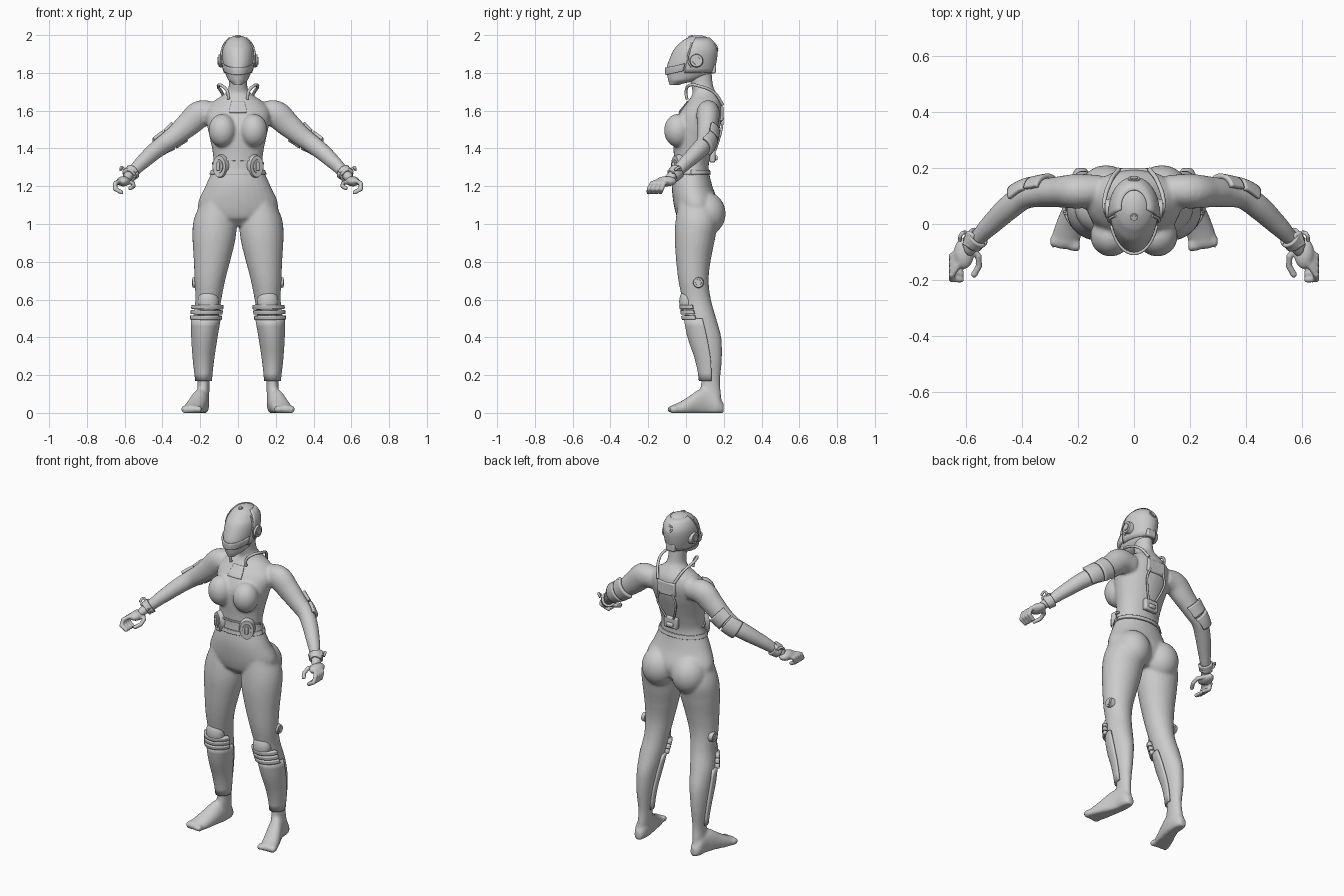
import bpy, bmesh
from math import sin, cos, pi, radians
from mathutils import Vector, Matrix, Euler

cube = bpy.data.objects.get("Cube")
if cube:
    bpy.data.objects.remove(cube, do_unlink=True)

grey = bpy.data.materials.new("light_grey")
grey.use_nodes = True
TONE = (.6, .6, .6, 1)
grey.diffuse_color = TONE
grey.node_tree.nodes["Principled BSDF"].inputs["Base Color"].default_value = TONE


# ---------- helpers ----------
def finish(name, bm, mirror=False, angle=40):
    bmesh.ops.recalc_face_normals(bm, faces=bm.faces)
    mesh = bpy.data.meshes.new(name)
    bm.to_mesh(mesh)
    bm.free()
    mesh.materials.append(grey)
    mesh.shade_smooth()
    mesh.set_sharp_from_angle(angle=radians(angle))
    obj = bpy.data.objects.new(name, mesh)
    bpy.context.collection.objects.link(obj)
    if mirror:
        obj.modifiers.new("Mirror", 'MIRROR').use_mirror_merge = False
    return obj


def fuse(obj, voxel, rounds):
    remesh = obj.modifiers.new("Fuse", 'REMESH')
    remesh.mode, remesh.voxel_size, remesh.use_smooth_shade = 'VOXEL', voxel, True
    relax = obj.modifiers.new("Relax", 'SMOOTH')
    relax.factor, relax.iterations = .5, rounds


def sample(rows, k):
    """Smooth interpolation of profile rows; column 0 is the key."""
    i = 0
    while i < len(rows) - 2 and rows[i + 1][0] < k:
        i += 1
    a, b, c, d = (rows[max(0, min(len(rows) - 1, j))] for j in (i - 1, i, i + 1, i + 2))
    t = (k - b[0]) / (c[0] - b[0])
    h = [(-t + 2*t*t - t**3) / 2, (2 - 5*t*t + 3*t**3) / 2,
         (t + 4*t*t - 3*t**3) / 2, (t**3 - t*t) / 2]
    return [sum(w * r[n] for w, r in zip(h, (a, b, c, d))) for n in range(1, 5)]


def upright(rows, k, ang, off=0):
    x0, x1, y0, y1 = sample(rows, k)
    return Vector(((x0 + x1)/2 + ((x1 - x0)/2 + off) * cos(ang),
                   (y0 + y1)/2 + ((y1 - y0)/2 + off) * sin(ang), k))


def lengthwise(rows, k, ang):
    p = upright(rows, k, ang)
    return Vector((p.x, k, max(p.y, 0)))


def limb(rows, k, ang, off=0):
    y, z, a, b = sample(rows, k)
    y2, z2 = sample(rows, k + .004)[:2]
    along = Vector((.004, y2 - y, z2 - z)).normalized()
    u = along.cross((0, 0, 1)).normalized()
    return Vector((k, y, z)) + u * (a + off) * cos(ang) + u.cross(along) * (b + off) * sin(ang)


def skin(bm, rings):
    """Capped tube through rings of points."""
    rings = [[bm.verts.new(p) for p in ring] for ring in rings]
    n = len(rings[0])
    for r, q in zip(rings, rings[1:]):
        for j in range(n):
            bm.faces.new((r[j], r[(j+1) % n], q[(j+1) % n], q[j]))
    bm.faces.new(rings[0])
    bm.faces.new(rings[-1])


def loft(bm, rows, kind, side=1, steps=40, n=28):
    lo, hi = rows[0][0], rows[-1][0]
    rings = [[kind(rows, lo + (hi - lo) * s / steps, 2*pi*j/n) for j in range(n)]
             for s in range(steps + 1)]
    skin(bm, [[(p.x * side, p.y, p.z) for p in ring] for ring in rings])


def ball(bm, at, size, n=20):
    x, y, z = at
    a, b, c = size
    m = n // 2
    tilts = [pi * (s + .15) / (m + .3) for s in range(m + 1)]
    skin(bm, [[(x + a * sin(t) * cos(2*pi*j/n), y + b * sin(t) * sin(2*pi*j/n), z + c * cos(t))
               for j in range(n)] for t in tilts])


def patch(name, rows, kind, k0, k1, a0, a1, off, mirror=True, rise=0, steps=8, n=24):
    """Raised plate following a lofted surface."""
    bm = bmesh.new()
    grid = []
    for s in range(steps + 1):
        line = []
        for j in range(n + 1):
            f = 2*j/n - 1
            k = k0 + (k1 - k0) * s / steps + rise * f * f
            line.append(bm.verts.new(kind(rows, k, radians(a0 + (a1 - a0) * j / n), off)))
        grid.append(line)
    for r, q in zip(grid, grid[1:]):
        for j in range(n):
            bm.faces.new((r[j], r[j+1], q[j+1], q[j]))
    solid = finish(name, bm, mirror).modifiers.new("Thickness", 'SOLIDIFY')
    solid.thickness, solid.offset = off * 2.6, 0


def disc(name, at, facing, r, depth, mirror=True, tall=1):
    bm = bmesh.new()
    turn = Vector(facing).to_track_quat('Z', 'Y').to_matrix().to_4x4()
    place = Matrix.Translation(at) @ turn @ Matrix.Diagonal((1, tall, 1, 1))
    for scale, d in ((1, depth), (.62, depth * 1.35)):
        bmesh.ops.create_cone(bm, cap_ends=True, segments=28, radius1=r * scale,
                              radius2=r * scale * .85, depth=d, matrix=place)
    finish(name, bm, mirror)


def box(name, at, size, mirror=False, turn=(0, 0, 0)):
    bm = bmesh.new()
    spin = Euler(turn).to_matrix().to_4x4()
    bmesh.ops.create_cube(bm, size=1,
                          matrix=Matrix.Translation(at) @ spin @ Matrix.Diagonal((*size, 1)))
    bevel = finish(name, bm, mirror).modifiers.new("Bevel", 'BEVEL')
    bevel.width, bevel.segments = min(size) * .3, 2


def tube(name, pts, r):
    curve = bpy.data.curves.new(name, 'CURVE')
    curve.dimensions, curve.bevel_depth, curve.bevel_resolution = '3D', r, 2
    curve.resolution_u, curve.use_fill_caps = 6, True
    for side in (1, -1):
        line = curve.splines.new('BEZIER')
        line.bezier_points.add(len(pts) - 1)
        for b, p in zip(line.bezier_points, pts):
            b.co = (p[0] * side, p[1], p[2])
            b.handle_left_type = b.handle_right_type = 'AUTO'
    curve.materials.append(grey)
    bpy.context.collection.objects.link(bpy.data.objects.new(name, curve))


# ---------- profiles ----------
def both(rows):
    return [(z, -w, w, y0, y1) for z, w, y0, y1 in rows]


torso = both([(.99, .08, .0, .12), (1.03, .18, -.045, .16), (1.1, .213, -.065, .175),
              (1.2, .173, -.075, .14), (1.3, .133, -.065, .12), (1.37, .133, -.065, .135),
              (1.45, .148, -.07, .16), (1.53, .165, -.065, .185), (1.6, .17, -.03, .195),
              (1.65, .13, .01, .188), (1.69, .07, .035, .165), (1.72, .05, .03, .145),
              (1.82, .048, .01, .135)])
head = both([(1.737, .022, -.087, -.035), (1.76, .05, -.094, .06), (1.79, .064, -.1, .13),
             (1.83, .077, -.101, .148), (1.88, .084, -.085, .158), (1.93, .082, -.06, .16),
             (1.97, .062, -.02, .138), (1.99, .037, .015, .112), (1.998, .012, .045, .085)])
leg = [(.02, .158, .22, .08, .19), (.1, .152, .218, .07, .186), (.16, .15, .215, .08, .18),
       (.28, .138, .228, .06, .19), (.4, .12, .236, .02, .187), (.5, .103, .237, .0, .16),
       (.6, .088, .226, -.02, .132), (.7, .068, .23, -.04, .12), (.8, .042, .234, -.052, .13),
       (.93, .012, .241, -.06, .155), (1.02, .01, .235, -.055, .17), (1.13, .04, .195, -.04, .15)]
foot = [(-.08, .2, .296, -.02, .04), (-.04, .186, .292, -.02, .055), (.02, .17, .272, -.02, .09),
        (.07, .158, .25, -.02, .125), (.12, .152, .232, -.02, .13), (.17, .155, .225, -.02, .1),
        (.2, .168, .21, -.01, .05)]
arm = [(.12, .12, 1.585, .055, .06), (.2, .117, 1.582, .062, .072), (.26, .115, 1.53, .056, .066),
       (.33, .11, 1.47, .05, .055), (.39, .098, 1.425, .045, .049), (.45, .055, 1.378, .044, .045),
       (.52, -.01, 1.315, .036, .037), (.57, -.06, 1.265, .027, .029), (.6, -.095, 1.238, .03, .022)]

# ---------- body, fused into one skin ----------
bm = bmesh.new()
loft(bm, torso, upright)
for side in (1, -1):
    loft(bm, leg, upright, side)
    loft(bm, foot, lengthwise, side, 24)
    loft(bm, arm, limb, side)
    ball(bm, (.083 * side, -.043, 1.495), (.073, .073, .088), 32)
    ball(bm, (.1 * side, .105, 1.055), (.102, .105, .115), 32)
    for i in range(5):
        ball(bm, ((.204 + .021 * i) * side, -.078 + .004 * i, .019), (.0125, .024, .019))
fuse(finish("body", bm), .0085, 5)

# ---------- hands ----------
bm = bmesh.new()
for side in (1, -1):
    ball(bm, (.607 * side, -.105, 1.226), (.036, .056, .027))
    digits = [[(.622, -.09 - .017*i, 1.232), (.65, -.115 - .022*i, 1.215),
               (.65, -.128 - .023*i, 1.185), (.618, -.135 - .021*i, 1.168)] for i in range(4)]
    digits.append([(.585, -.08, 1.225), (.555, -.115, 1.215), (.553, -.15, 1.2), (.57, -.18, 1.19)])
    for path in digits:
        for p, q in zip(path, path[1:]):
            for t in range(5):
                c = Vector(p).lerp(Vector(q), t / 4)
                ball(bm, (c.x * side, c.y, c.z), (.0125,) * 3, 8)
fuse(finish("hands", bm), .005, 2)

# ---------- head and helmet ----------
bm = bmesh.new()
loft(bm, head, upright, n=36)
finish("head", bm, angle=60)
patch("visor", head, upright, 1.79, 1.828, -165, -15, .004, False, .022)
patch("helmet_shell", head, upright, 1.8, 1.985, -12, 192, .003, False)
disc("ear_cup", (.087, .055, 1.865), (1, 0, 0), .038, .03)
tube("ear_rod", [(.09, .03, 1.83), (.09, .01, 1.87), (.086, .02, 1.92), (.066, .03, 1.96)], .005)
disc("crown_stud", (0, .025, 1.993), (0, -.3, 1), .014, .008, False)
disc("rear_stud", (0, .155, 1.935), (0, 1, .4), .025, .018, False)
box("nape_block", (0, .145, 1.82), (.06, .025, .045))

# ---------- collar, back packs and hoses ----------
patch("collar_plate", torso, upright, 1.59, 1.65, -105, -75, .002, False)
tube("neck_hose", [(.05, .005, 1.66), (.058, .0, 1.705), (.09, .02, 1.735), (.105, .07, 1.73),
                   (.085, .15, 1.695), (.055, .195, 1.63)], .008)
box("upper_back_pack", (0, .185, 1.585), (.12, .025, .08))
box("lower_back_pack", (0, .14, 1.36), (.09, .03, .07))
box("pack_clip", (0, .153, 1.35), (.045, .03, .025))
tube("back_hose", [(.045, .195, 1.56), (.062, .188, 1.5), (.05, .175, 1.45), (.025, .155, 1.39)], .006)

# ---------- waist ----------
patch("waist_belt", torso, upright, 1.262, 1.285, 0, 360, .003, False, n=48)
patch("rib_band", torso, upright, 1.335, 1.345, -180, 0, .003, False, -.02)
disc("waist_pod", (.092, -.045, 1.305), (.5, -.86, 0), .046, .034, tall=1.45)
box("pod_button", (.104, -.066, 1.305), (.02, .016, .045), True, (0, 0, .52))

# ---------- leg armour ----------
patch("shin_guard", leg, upright, .17, .5, -185, 5, .005)
bm = bmesh.new()
ball(bm, (.158, .008, .588), (.056, .044, .069), 28)
finish("knee_cap", bm, True)
for i in range(3):
    patch("knee_ridge", leg, upright, .495 + .028*i, .516 + .028*i, -160, -20, .01, steps=4)
disc("knee_hinge", (.228, .065, .69), (1, 0, 0), .03, .024)

# ---------- arm armour ----------
patch("upper_elbow_pad", arm, limb, .305, .355, 115, 245, .007)
patch("lower_elbow_pad", arm, limb, .362, .41, 115, 245, .007)
patch("wrist_band", arm, limb, .555, .577, 0, 360, .005)
box("wrist_unit", (.588, -.055, 1.288), (.035, .055, .02), True, (.35, .5, .5))
tube("wrist_prong", [(.6, -.03, 1.285), (.615, -.035, 1.3), (.622, -.06, 1.285)], .007)
